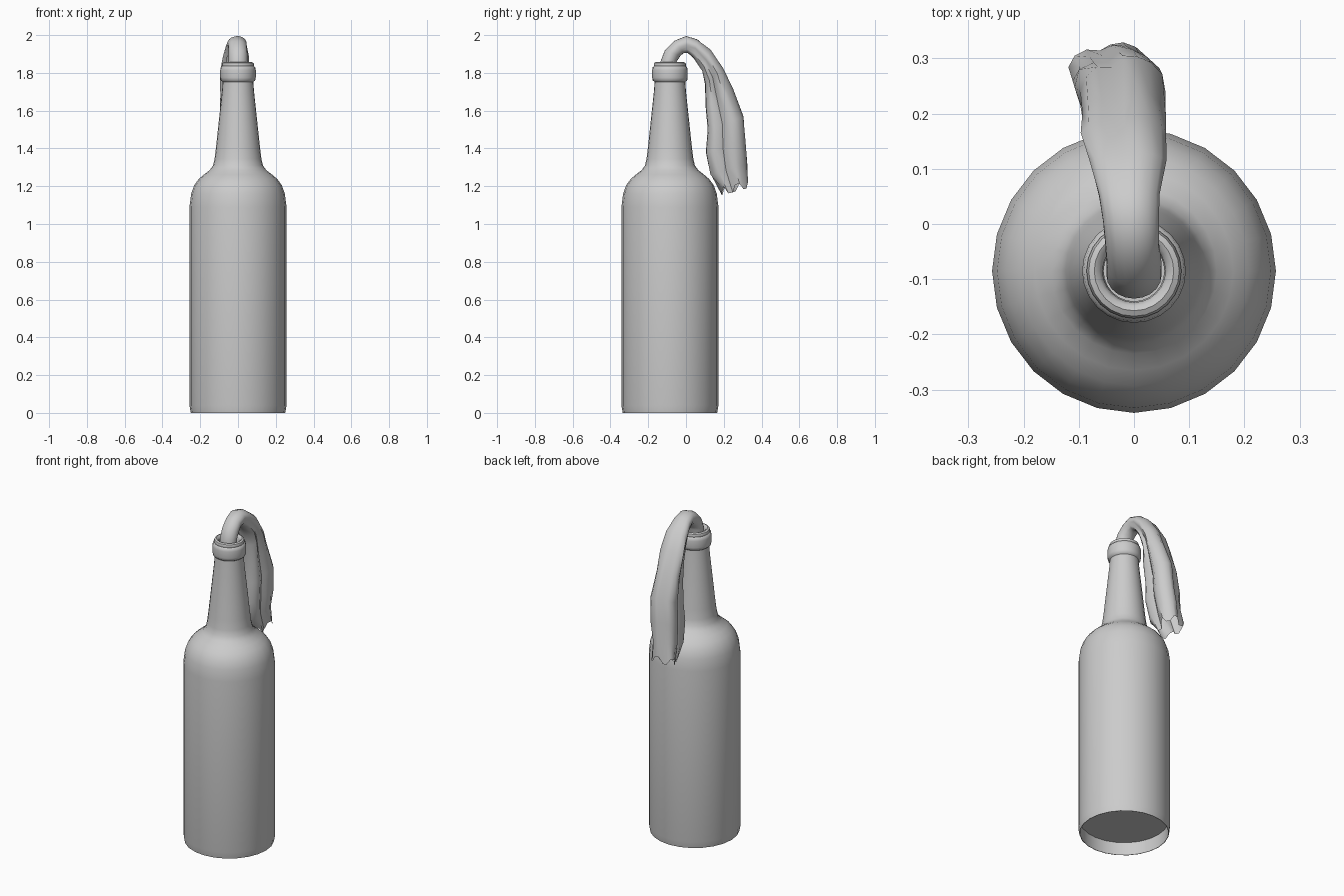
import bpy, bmesh, math, random

if "Cube" in bpy.data.objects:
    bpy.data.objects.remove(bpy.data.objects["Cube"])
random.seed(4)


def make_object(name, rings, cap_last=False, angle=40):
    """Skin a list of equal-length closed rings into a mesh object."""
    bm = bmesh.new()
    loops = [[bm.verts.new(p) for p in ring] for ring in rings]
    n = len(loops[0])
    for a, b in zip(loops, loops[1:]):
        for i in range(n):
            j = (i + 1) % n
            bm.faces.new((a[i], a[j], b[j], b[i]))
    if cap_last:
        bm.faces.new(loops[-1])
    bmesh.ops.recalc_face_normals(bm, faces=bm.faces)
    mesh = bpy.data.meshes.new(name)
    bm.to_mesh(mesh)
    bm.free()
    obj = bpy.data.objects.new(name, mesh)
    bpy.context.collection.objects.link(obj)
    bpy.ops.object.select_all(action='DESELECT')
    obj.select_set(True)
    bpy.context.view_layer.objects.active = obj
    bpy.ops.object.shade_smooth_by_angle(angle=math.radians(angle))
    return obj


def lathe(name, profile, sides=24, cy=-0.085, cap_last=False):
    """Revolve (radius, z) points about the bottle axis."""
    rings = []
    for r, z in profile:
        rings.append([(r * math.cos(2 * math.pi * i / sides),
                       cy + r * math.sin(2 * math.pi * i / sides), z)
                      for i in range(sides)])
    return make_object(name, rings, cap_last)


# Bottle: inside of the mouth, collar, neck, shoulder, body, recessed base
lathe("bottle", [
    (0.055, 1.70), (0.057, 1.84), (0.063, 1.853), (0.072, 1.858),
    (0.082, 1.853), (0.086, 1.842), (0.084, 1.836),
    (0.091, 1.83), (0.094, 1.815), (0.094, 1.775), (0.091, 1.76), (0.081, 1.752),
    (0.085, 1.70), (0.100, 1.56), (0.117, 1.40), (0.124, 1.345), (0.132, 1.31),
    (0.150, 1.285), (0.180, 1.262), (0.208, 1.238), (0.232, 1.205),
    (0.248, 1.16), (0.257, 1.09),
    (0.257, 0.04), (0.250, 0.0), (0.247, 0.0), (0.247, 0.08)], cap_last=True)

# Cloth stations: outer (y, z), inner (y, z), x centre, half width, fold depth
stations = [
    ((-0.135, 1.70), (-0.040, 1.70), 0.000, 0.050, 0.0),
    ((-0.135, 1.86), (-0.050, 1.86), 0.000, 0.050, 0.0),
    ((-0.112, 1.92), (-0.030, 1.89), 0.000, 0.050, 0.0),
    ((-0.062, 1.97), (-0.012, 1.905), -0.003, 0.050, 0.05),
    ((0.000, 1.996), (0.010, 1.905), -0.005, 0.053, 0.1),
    ((0.060, 1.98), (0.040, 1.88), -0.008, 0.060, 0.2),
    ((0.130, 1.925), (0.085, 1.81), -0.012, 0.075, 0.3),
    ((0.200, 1.83), (0.100, 1.74), -0.018, 0.083, 0.4),
    ((0.250, 1.72), (0.105, 1.62), -0.018, 0.080, 0.45),
    ((0.310, 1.57), (0.110, 1.50), -0.020, 0.085, 0.45),
    ((0.325, 1.43), (0.105, 1.38), -0.028, 0.088, 0.45),
    ((0.330, 1.32), (0.128, 1.26), -0.038, 0.080, 0.45),
    ((0.333, 1.21), (0.190, 1.17), -0.043, 0.078, 0.4)]
# Folds: angle around the cross-section and relative strength
folds = [(-0.25, 1.0), (math.pi + 0.3, 0.9), (1.9, 0.5)]

rings = []
sides = 20
for k, (outer, inner, xc, hw, depth) in enumerate(stations):
    ring = []
    for i in range(sides):
        a = 2 * math.pi * i / sides
        m = 1.0
        for a0, s in folds:
            d = math.atan2(math.sin(a - a0), math.cos(a - a0))
            m -= depth * s * math.exp(-(d / 0.33) ** 2)
        if k > 4:
            m *= random.uniform(0.95, 1.04)
        t = 0.5 + 0.5 * m * math.sin(a)
        z = inner[1] + t * (outer[1] - inner[1])
        if k == len(stations) - 1:          # frayed end
            z += 0.018 * (-1) ** (i // 2)
        ring.append((xc + hw * m * math.cos(a),
                     inner[0] + t * (outer[0] - inner[0]), z))
    rings.append(ring)
make_object("cloth_rag", rings, angle=50)
